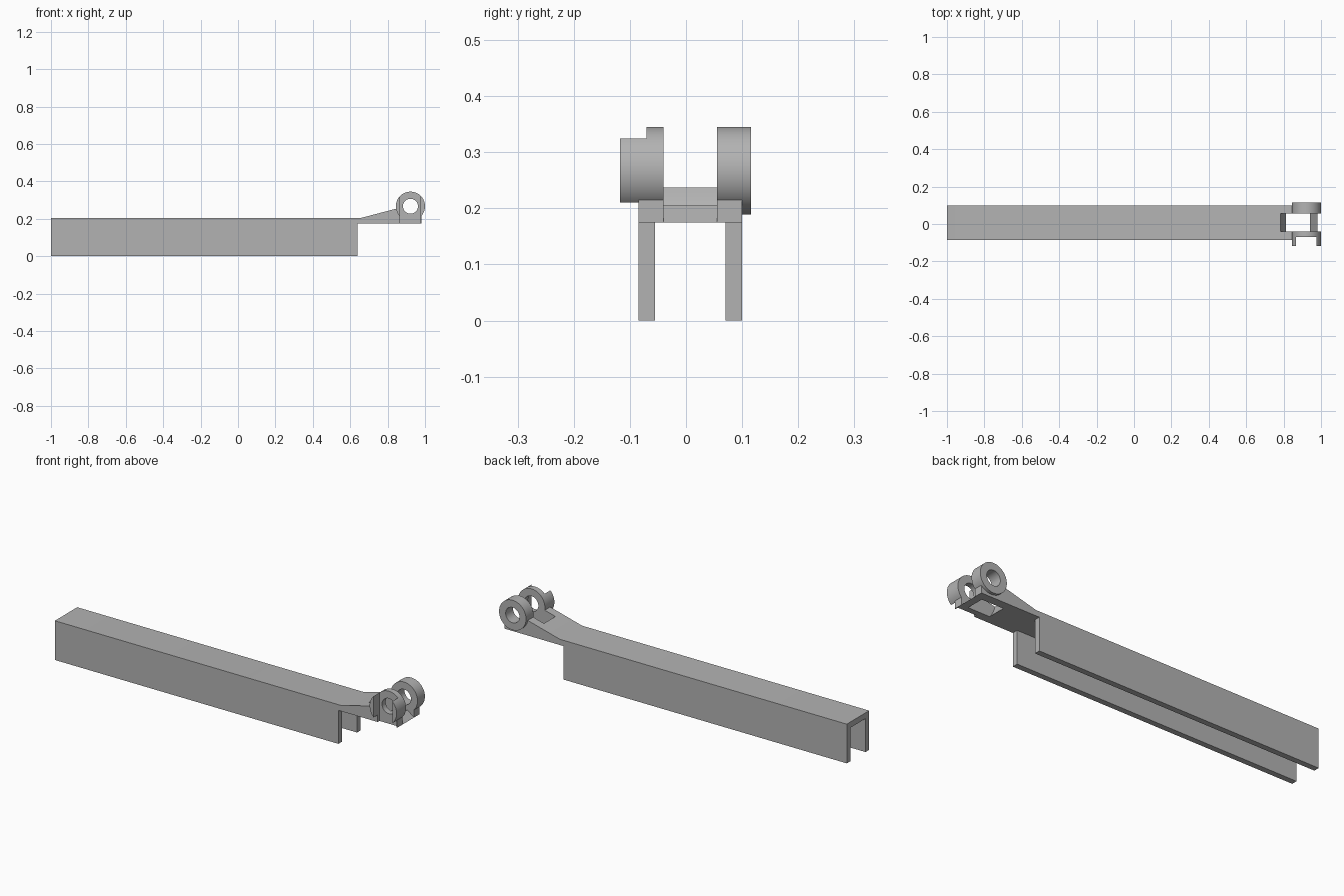
import bpy
import bmesh
import math

if "Cube" in bpy.data.objects:
    bpy.data.objects.remove(bpy.data.objects["Cube"], do_unlink=True)

grey = bpy.data.materials.new("plain grey")
grey.use_nodes = True
grey.diffuse_color = (0.45, 0.45, 0.45, 1)
grey.node_tree.nodes["Principled BSDF"].inputs["Base Color"].default_value = grey.diffuse_color

AX, AZ = 0.922, 0.267        # hinge axis
RING, HOLE, CLEAR = 0.078, 0.04, 0.142
FRONT, BACK = -0.085, 0.10   # outer faces of the channel
IN_F, IN_B = -0.04, 0.055    # inner faces of the hinge gap
FLOOR, TOP = 0.175, 0.205    # underside and top of the roof plate


def prism(name, profile, y0, y1):
    """Extrude an xz outline between two y planes."""
    bm = bmesh.new()
    face = bm.faces.new([bm.verts.new((x, y0, z)) for x, z in profile])
    out = bmesh.ops.extrude_face_region(bm, geom=[face])
    moved = [v for v in out["geom"] if isinstance(v, bmesh.types.BMVert)]
    bmesh.ops.translate(bm, vec=(0, y1 - y0, 0), verts=moved)
    bmesh.ops.recalc_face_normals(bm, faces=bm.faces)
    mesh = bpy.data.meshes.new(name)
    bm.to_mesh(mesh)
    bm.free()
    mesh.materials.append(grey)
    obj = bpy.data.objects.new(name, mesh)
    bpy.context.collection.objects.link(obj)
    return obj


def box(name, x0, x1, y0, y1, z0, z1):
    return prism(name, [(x0, z0), (x1, z0), (x1, z1), (x0, z1)], y0, y1)


def disc(name, radius, y0, y1):
    turns = [2 * math.pi * i / 64 for i in range(64)]
    return prism(name, [(AX + radius * math.cos(t), AZ + radius * math.sin(t))
                        for t in turns], y0, y1)


def combine(target, tool, operation):
    """Apply a boolean and discard the tool."""
    tool.hide_render = True
    mod = target.modifiers.new("cut", 'BOOLEAN')
    mod.operation, mod.solver, mod.object = operation, 'EXACT', tool
    with bpy.context.temp_override(object=target, active_object=target):
        bpy.ops.object.modifier_apply(modifier=mod.name)
    bpy.data.objects.remove(tool, do_unlink=True)


# Sloped neck and hinge arms, with the channel roof as one plate
arm = prism("channel_arm", [(-1, FLOOR), (0.98, FLOOR), (0.98, 0.215), (0.9, 0.22),
                            (0.85, 0.255), (0.66, TOP), (-1, TOP)], FRONT, BACK)

# Hollow underside between the two side walls
combine(arm, box("side_walls", -1, 0.64, FRONT, BACK, 0, 0.19), 'UNION')
combine(arm, box("hollow", -1.1, 0.7, -0.055, 0.07, -0.1, FLOOR), 'DIFFERENCE')

# Round clearance between the hinge arms, closed by a bevelled end bar
combine(arm, disc("clearance", CLEAR, IN_F, IN_B), 'DIFFERENCE')
combine(arm, prism("end_bar", [(0.94, FLOOR), (0.98, FLOOR), (0.94, TOP)],
                   IN_F - 0.01, IN_B + 0.01), 'UNION')

# Hinge rings
combine(arm, disc("front_ring", RING, -0.118, IN_F), 'UNION')
combine(arm, disc("back_ring", RING, IN_B, 0.116), 'UNION')
combine(arm, disc("pin_hole", HOLE, -0.2, 0.2), 'DIFFERENCE')

# Upright slot across the front ring, leaving a lug on either side
combine(arm, box("front_slot", 0.867, 0.975, -0.2, -0.07, 0.1, 0.5), 'DIFFERENCE')

bpy.ops.object.select_all(action='DESELECT')
arm.select_set(True)
bpy.context.view_layer.objects.active = arm
bpy.ops.object.shade_smooth_by_angle(angle=math.radians(30))
